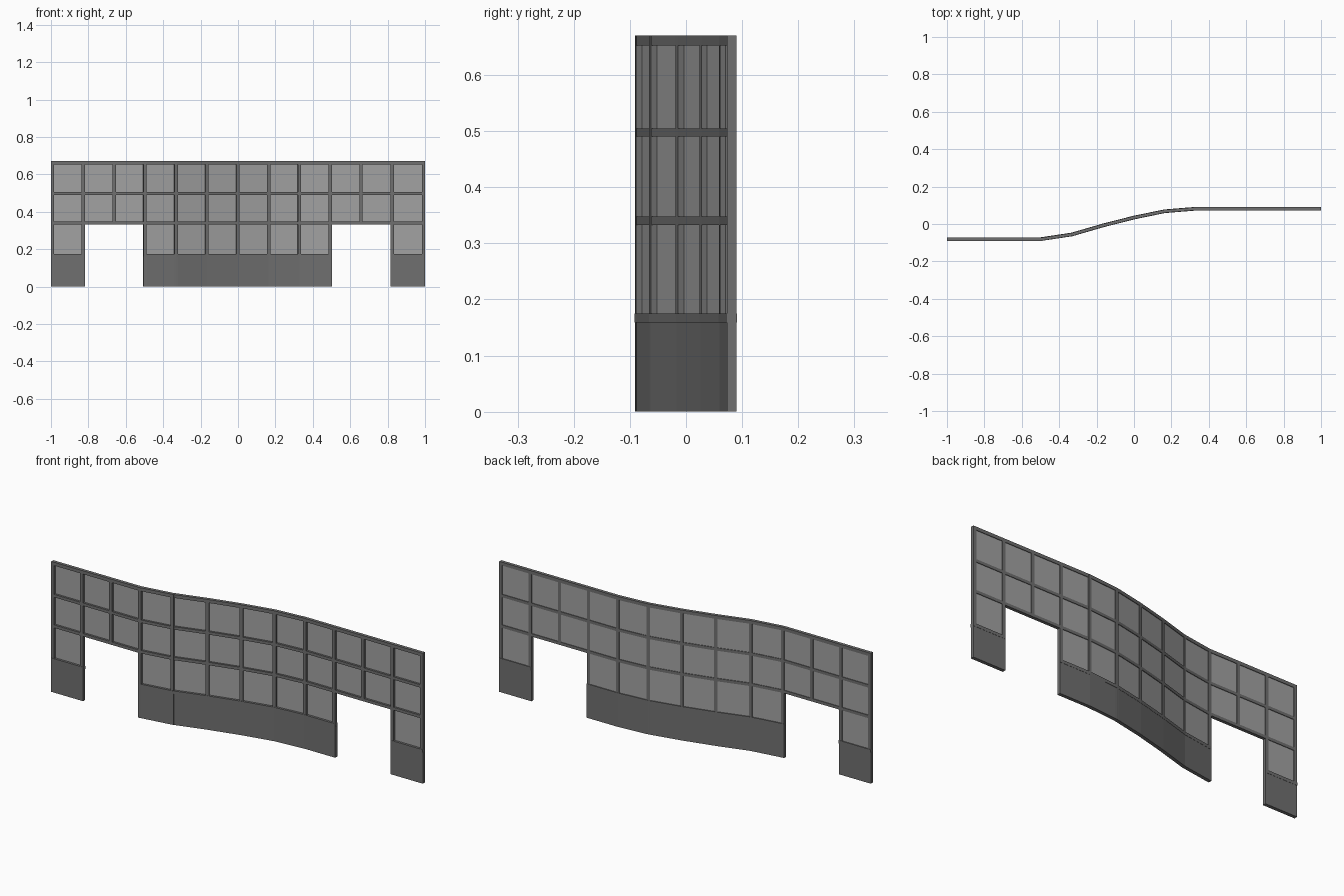
import bpy, bmesh
from mathutils import Vector

if "Cube" in bpy.data.objects:
    bpy.data.objects.remove(bpy.data.objects["Cube"])

# Plan centreline: one station per mullion
XS = [-0.9915, -0.827, -0.662, -0.498, -0.332, -0.167, -0.002,
      0.163, 0.328, 0.493, 0.658, 0.825, 0.9915]
YS = [-0.0815] * 4 + [-0.056, -0.008, 0.034, 0.068] + [0.0815] * 5
PATH = [Vector((x, y)) for x, y in zip(XS, YS)]
LAST = len(PATH) - 1
H = 0.0085                              # half width of the frame bars
FULL = [(0, LAST)]
GROUND = [(0, 1), (3, 9), (11, 12)]     # bays that reach the floor


def material(name, grey):
    m = bpy.data.materials.new(name)
    m.diffuse_color = (grey, grey, grey, 1)
    m.use_nodes = True
    m.node_tree.nodes["Principled BSDF"].inputs["Base Color"].default_value = m.diffuse_color
    return m


FRAME = material("frame_grey", 0.16)
GLASS = material("glass_grey", 0.36)


def tangent(i):
    a = (PATH[i] - PATH[i - 1]).normalized() if i > 0 else None
    b = (PATH[i + 1] - PATH[i]).normalized() if i < LAST else None
    return ((a or b) + (b or a)).normalized()


def finish(bm, name, mat):
    bmesh.ops.recalc_face_normals(bm, faces=bm.faces)
    me = bpy.data.meshes.new(name)
    bm.to_mesh(me)
    bm.free()
    me.materials.append(mat)
    ob = bpy.data.objects.new(name, me)
    bpy.context.collection.objects.link(ob)


def loft(bm, points, d0, d1, z0, z1):
    """Sweep a rectangle through (point, normal) pairs."""
    rings = []
    for p, n in points:
        a, b = p + n * d0, p + n * d1
        rings.append([bm.verts.new((q.x, q.y, z))
                      for q, z in ((a, z0), (b, z0), (b, z1), (a, z1))])
    for r, s in zip(rings, rings[1:]):
        for k in range(4):
            bm.faces.new((r[k], r[(k + 1) % 4], s[(k + 1) % 4], s[k]))
    bm.faces.new(rings[0])
    bm.faces.new(rings[-1])


def ribbon(name, groups, z0, z1, d0, d1, mat, extend=0.0):
    """Bands following the wall curve over each group of bays."""
    bm = bmesh.new()
    for first, last in groups:
        pts = []
        for i in range(first, last + 1):
            t = tangent(i)
            shift = -extend if i == first else extend if i == last else 0
            pts.append((PATH[i] + t * shift, Vector((-t.y, t.x))))
        loft(bm, pts, d0, d1, z0, z1)
    finish(bm, name, mat)


# Vertical mullions, shortened over the two door openings
bm = bmesh.new()
for i, p in enumerate(PATH):
    t = tangent(i)
    n = Vector((-t.y, t.x))
    loft(bm, [(p - t * H, n), (p + t * H, n)], -H, H,
         0.333 if i in (2, 10) else 0.0, 0.67)
finish(bm, "mullions", FRAME)

# Horizontal rails
R = H - 0.0002
ribbon("top_rail", FULL, 0.653, 0.6702, -R, R, FRAME, R)
ribbon("upper_rail", FULL, 0.490, 0.505, -R, R, FRAME, R)
ribbon("door_head_rail", FULL, 0.3328, 0.348, -R, R, FRAME, R)
ribbon("sill_rail", GROUND, 0.159, 0.175, -0.0098, 0.0098, FRAME, H)

# Solid base panels
ribbon("base_panels", GROUND, 0.0, 0.160, -H - 0.0003, H + 0.0003, FRAME, H + 0.0003)

# Glass, set towards the back of the frame
ribbon("upper_glass", FULL, 0.340, 0.660, 0.002, 0.005, GLASS)
ribbon("lower_glass", GROUND, 0.167, 0.340, 0.002, 0.005, GLASS)
